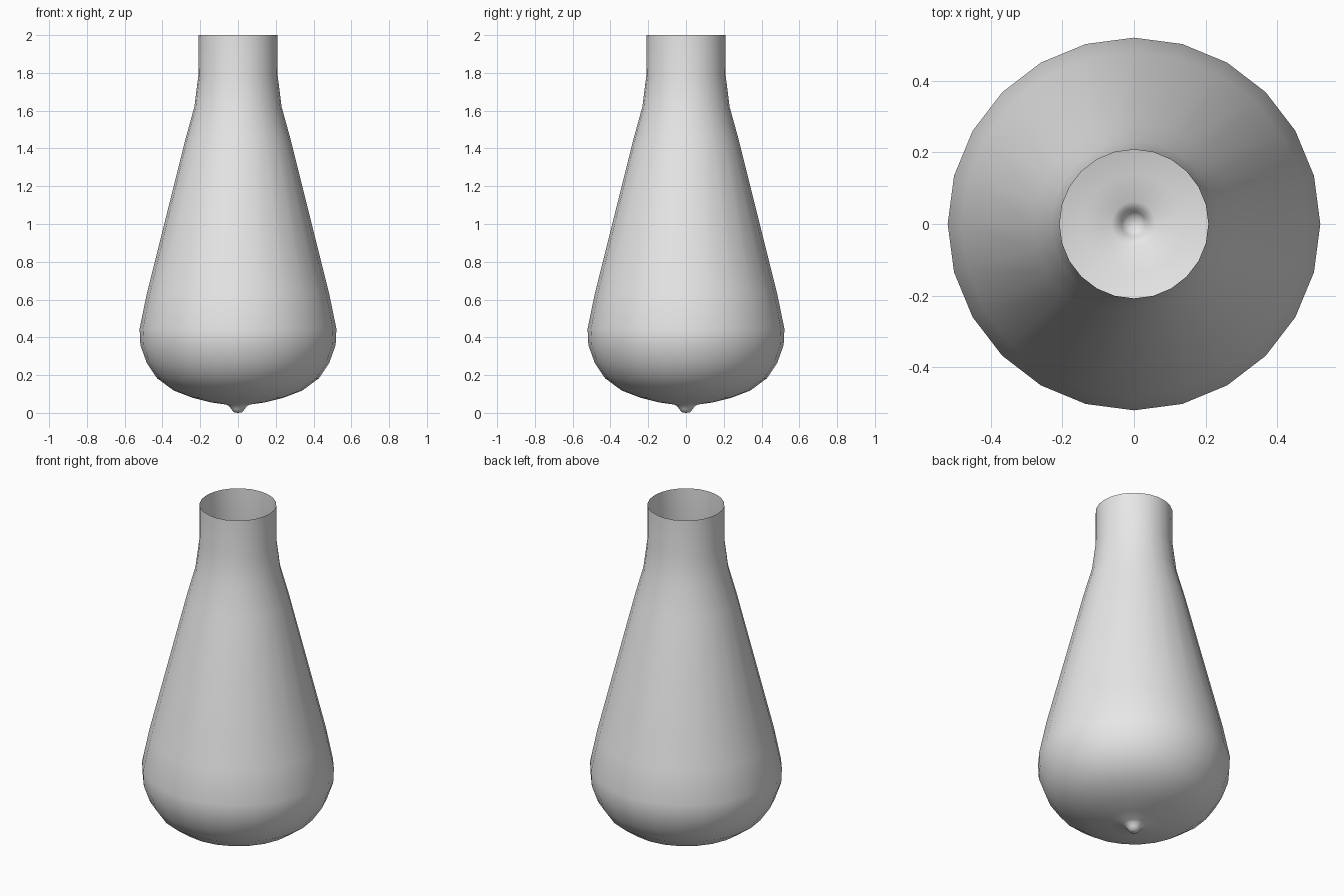
import bpy
import bmesh
import math

cube = bpy.data.objects.get("Cube")
if cube:
    bpy.data.objects.remove(cube, do_unlink=True)

SIDES = 24

# Plain grey material
grey = bpy.data.materials.new("light grey")
grey.use_nodes = True
colour = (0.8, 0.8, 0.8, 1)
grey.diffuse_color = colour
grey.node_tree.nodes["Principled BSDF"].inputs["Base Color"].default_value = colour

# Half outline (radius, height), from the bottom tip up to the open neck
outline = [
    (0, 0), (0.022, 0.003), (0.034, 0.018), (0.045, 0.034), (0.062, 0.044),
    (0.14, 0.055), (0.24, 0.08), (0.34, 0.118), (0.428, 0.183),
    (0.483, 0.264), (0.517, 0.36), (0.521, 0.445), (0.482, 0.635),
    (0.278, 1.45), (0.231, 1.62), (0.21, 1.785), (0.208, 2.0),
]

# Spin the outline into an open, single-walled bulb
bm = bmesh.new()
verts = [bm.verts.new((r, 0, z)) for r, z in outline]
edges = [bm.edges.new(pair) for pair in zip(verts, verts[1:])]
bmesh.ops.spin(bm, geom=verts + edges, cent=(0, 0, 0), axis=(0, 0, 1),
               angle=math.tau, steps=SIDES, use_duplicate=False)
bmesh.ops.remove_doubles(bm, verts=bm.verts, dist=0.0005)
bmesh.ops.recalc_face_normals(bm, faces=bm.faces)

# Make sure the normals point outwards
side = max(bm.faces, key=lambda f: f.calc_area())
centre = side.calc_center_median()
if side.normal.x * centre.x + side.normal.y * centre.y < 0:
    bmesh.ops.reverse_faces(bm, faces=bm.faces)
for face in bm.faces:
    face.smooth = True

mesh = bpy.data.meshes.new("bulb_shell")
bm.to_mesh(mesh)
bm.free()
mesh.materials.append(grey)
bulb = bpy.data.objects.new("bulb_shell", mesh)
bpy.context.collection.objects.link(bulb)
